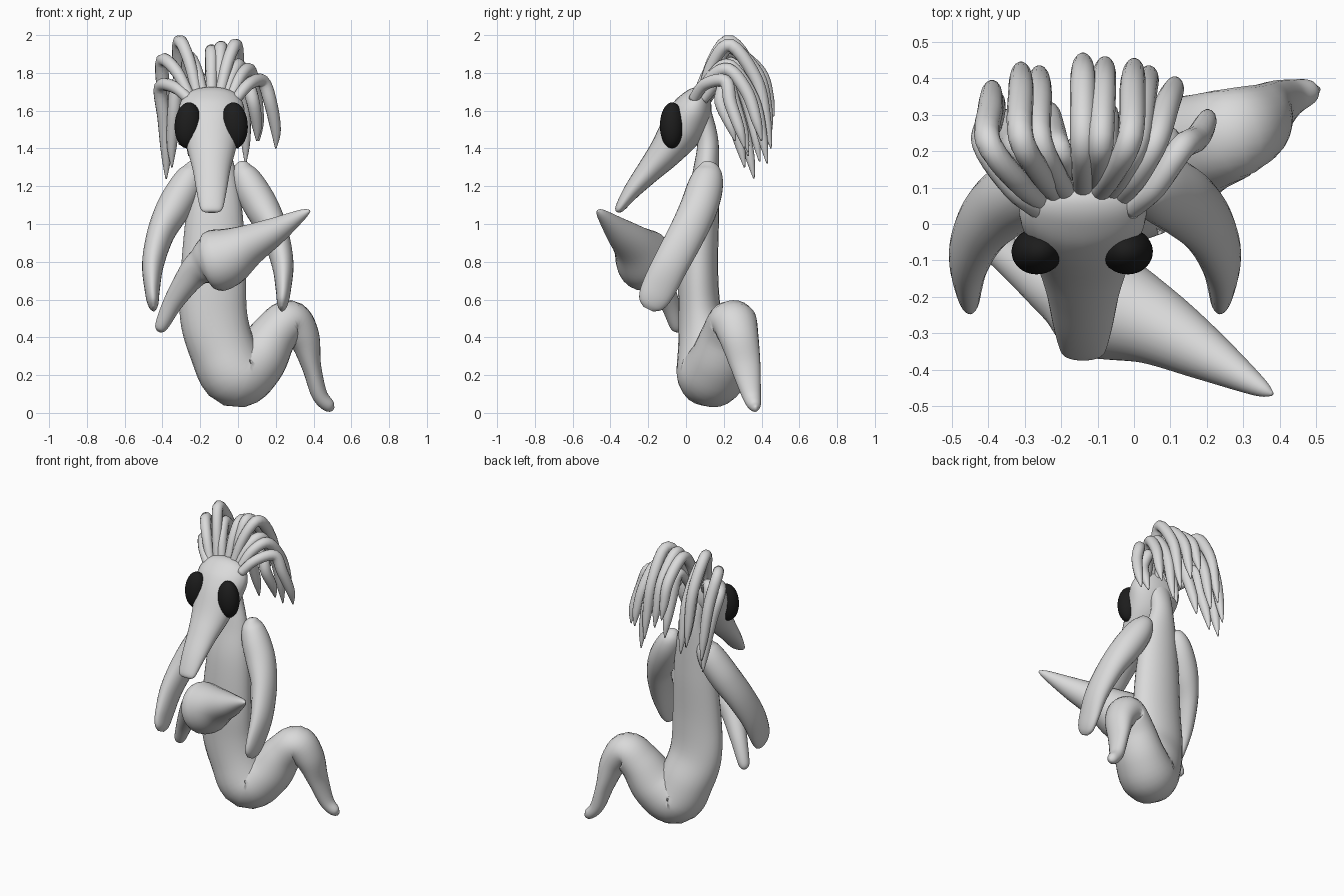
import bpy, math
from mathutils import Vector


def material(name, v):
    m = bpy.data.materials.new(name)
    m.diffuse_color = (v, v, v, 1)
    return m


GREY = material("clay grey", 0.7)
BLACK = material("eye black", 0.012)


def spline(pts, n):
    """Catmull-Rom through rows of x, y, z, radius a, radius b."""
    p = [pts[0]] + list(pts) + [pts[-1]]
    out = []
    for i in range(1, len(p) - 2):
        for k in range(n):
            t = k / n
            out.append([0.5 * (2 * b + (c - a) * t + (2 * a - 5 * b + 4 * c - d) * t * t
                               + (3 * b - a - 3 * c + d) * t ** 3)
                        for a, b, c, d in zip(p[i - 1], p[i], p[i + 1], p[i + 2])])
    return out + [list(pts[-1])]


def tube(name, pts, ref, n=6, sides=24):
    """Loft ellipses along a path; radius a lies along ref, b across it."""
    rows = spline(pts, n)
    c = [Vector(r[:3]) for r in rows]
    verts, faces = [], []
    for i, r in enumerate(rows):
        t = (c[min(i + 1, len(c) - 1)] - c[max(i - 1, 0)]).normalized()
        v = Vector(ref)
        v = (v - t * v.dot(t)).normalized()
        u = t.cross(v)
        for s in range(sides):
            w = 2 * math.pi * s / sides
            verts.append(c[i] + v * max(r[3], .003) * math.cos(w) + u * max(r[4], .003) * math.sin(w))
    for i in range(len(rows) - 1):
        for s in range(sides):
            a, b = i * sides + s, i * sides + (s + 1) % sides
            faces.append((a, b, b + sides, a + sides))
    faces.append(tuple(reversed(range(sides))))
    faces.append(tuple(range(len(verts) - sides, len(verts))))
    me = bpy.data.meshes.new(name)
    me.from_pydata(verts, [], faces)
    me.polygons.foreach_set("use_smooth", [True] * len(me.polygons))
    me.materials.append(GREY)
    ob = bpy.data.objects.new(name, me)
    bpy.context.collection.objects.link(ob)
    return ob


# neck, torso, hip and bent leg as one tube
tube("body_and_leg", [
    (-.135, .075, 1.62, .05, .08), (-.13, .115, 1.45, .055, .075), (-.125, .105, 1.27, .07, .115),
    (-.125, .08, 1.05, .095, .15), (-.13, .065, .75, .105, .172), (-.13, .075, .52, .115, .178),
    (-.085, .105, .345, .15, .175), (-.01, .13, .205, .178, .178), (.1, .18, .275, .165, .155),
    (.19, .22, .41, .14, .125), (.275, .25, .485, .125, .112), (.348, .28, .4, .105, .085),
    (.388, .315, .25, .08, .052), (.43, .345, .1, .052, .042), (.48, .363, .038, .034, .034),
    (.505, .37, .02, .008, .012)], (0, 1, 0))

# crossed front limb: slim tail end, wide fold, long pointed cone
tube("front_limb", [
    (-.42, -.045, .43, .01, .01), (-.405, -.05, .46, .035, .035), (-.34, -.09, .59, .054, .052),
    (-.24, -.16, .735, .08, .075), (-.175, -.195, .785, .11, .105), (-.135, -.21, .8, .16, .148),
    (-.06, -.23, .825, .158, .147), (.06, -.28, .89, .11, .11), (.2, -.36, .965, .072, .072),
    (.34, -.445, 1.05, .028, .028), (.38, -.467, 1.07, .005, .005)], (0, 0, 1))

# arms, mirrored about the torso's centre line
ARM = [(.015, .125, 1.33, .012, .012), (.018, .123, 1.318, .035, .04), (.03, .118, 1.27, .068, .075),
       (.068, .1, 1.19, .088, .095), (.13, .065, 1.08, .09, .1), (.195, .005, .95, .073, .098),
       (.236, -.08, .79, .058, .095), (.24, -.15, .65, .04, .09), (.235, -.185, .58, .028, .07),
       (.232, -.2, .55, .01, .03)]
for side, f in (("right", 1), ("left", -1)):
    tube(side + "_arm", [((x if f > 0 else -.214 - x), y, z, a, b) for x, y, z, a, b in ARM], (1, 0, 0))

# long tapering head and snout
tube("head", [
    (-.14, -.362, 1.062, .035, .008), (-.14, -.35, 1.085, .06, .025), (-.14, -.285, 1.177, .08, .045),
    (-.14, -.19, 1.288, .1, .068), (-.14, -.108, 1.382, .125, .09), (-.14, -.022, 1.5, .155, .115),
    (-.14, .03, 1.595, .175, .108), (-.14, .065, 1.66, .155, .08), (-.14, .09, 1.7, .1, .045),
    (-.14, .1, 1.715, .02, .01)], (1, 0, 0))

# eyes
for side, f in (("right", 1), ("left", -1)):
    bpy.ops.mesh.primitive_uv_sphere_add(segments=32, ring_count=20, radius=1,
                                         location=(-.142 + f * .122, -.074, 1.522))
    eye = bpy.context.object
    eye.name = side + "_eye"
    eye.scale = (.072, .064, .122)
    eye.rotation_euler = (0, f * -.05, f * -.15)
    eye.data.materials.append(BLACK)
    bpy.ops.object.shade_smooth()

# hair strands: root x, y / apex x, z / tip x, y, z
STRANDS = [
    (-.26, .06, -.41, 1.76, -.38, .36, 1.24), (-.25, .08, -.40, 1.90, -.39, .39, 1.33),
    (-.21, .10, -.31, 2.00, -.31, .44, 1.42), (-.18, .10, -.26, 1.91, -.26, .43, 1.36),
    (-.14, .11, -.14, 1.95, -.14, .465, 1.57), (-.10, .12, -.09, 1.97, -.08, .455, 1.50),
    (-.10, .10, -.01, 1.98, .0, .45, 1.40), (-.07, .10, .01, 1.87, .04, .43, 1.32),
    (-.04, .09, .06, 1.85, .11, .40, 1.44), (-.01, .06, .13, 1.79, .20, .31, 1.40),
    (-.22, .12, -.32, 1.78, -.35, .31, 1.30), (-.16, .13, -.21, 1.80, -.23, .33, 1.36),
    (-.10, .12, -.08, 1.80, -.07, .33, 1.38), (-.03, .11, .05, 1.77, .10, .26, 1.44)]
for i, (bx, by, ax, az, tx, ty, tz) in enumerate(STRANDS):
    h = az - 1.67
    tube(f"hair_strand_{i + 1}", [
        (bx, by - .02, 1.66, .028, .028),
        (bx * .52 + ax * .48, by + .04, 1.67 + h * .58, .032, .032),
        (ax, .14 + .22 * ty, az - .034, .035, .035),
        (ax * .4 + tx * .6, ty - .075, az * .62 + tz * .38, .035, .035),
        (tx, ty - .025, az * .25 + tz * .75, .027, .027),
        (tx, ty, tz, .004, .004)], (1, 0, 0), n=5, sides=14)
